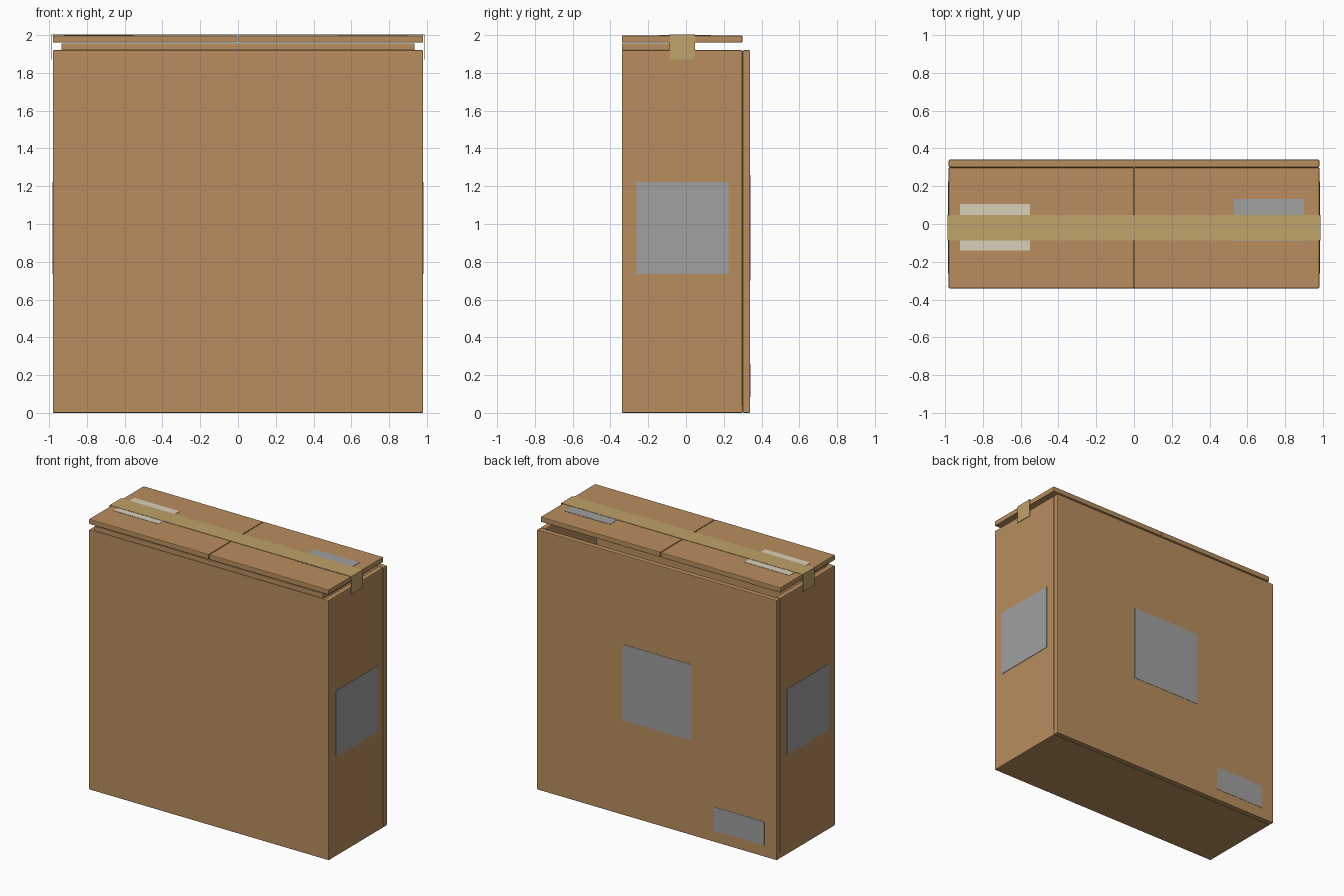
import bpy, bmesh

if "Cube" in bpy.data.objects:
    bpy.data.objects.remove(bpy.data.objects["Cube"])


def material(name, rgb):
    m = bpy.data.materials.new(name)
    m.diffuse_color = (*rgb, 1)
    m.use_nodes = True
    m.node_tree.nodes["Principled BSDF"].inputs["Base Color"].default_value = m.diffuse_color
    return m


CARD = material("cardboard", (0.48, 0.27, 0.11))
TAPE = material("packing_tape", (0.52, 0.36, 0.14))
PAPER = material("label_paper", (0.70, 0.63, 0.50))
GREY = material("label_grey", (0.35, 0.35, 0.35))


def box(name, x, y, z, mat, bevel=0.0):
    """Box given by its (min, max) range on each axis."""
    bm = bmesh.new()
    bmesh.ops.create_cube(bm, size=1)
    for v in bm.verts:
        v.co = [r[0] if c < 0 else r[1] for c, r in zip(v.co, (x, y, z))]
    me = bpy.data.meshes.new(name)
    bm.to_mesh(me)
    bm.free()
    ob = bpy.data.objects.new(name, me)
    bpy.context.collection.objects.link(ob)
    me.materials.append(mat)
    if bevel:
        mod = ob.modifiers.new("soft_edges", "BEVEL")
        mod.width = bevel
        mod.segments = 2
    return ob


W, D, H, T = 0.98, 0.34, 1.92, 0.04     # half width, half depth, wall top, board
B = 0.005                               # edge softening


def mirror_x(r, s):
    return r if s > 0 else (-r[1], -r[0])


# Hollow carton body
box("bottom_panel", (-W, W), (-D, 0.30), (0, T), CARD, B)
box("front_wall", (-W, W), (-D, -D + T), (0, H), CARD, B)
box("back_wall", (-W, W), (0.30, D), (0, H), CARD, B)

for s, side in ((1, "right"), (-1, "left")):
    # Side walls and their labels
    box(side + "_wall", mirror_x((W - T, W), s), (-D, 0.298), (0, H), CARD, B)
    box(side + "_label", mirror_x((W, W + 0.003), s), (-0.262, 0.225),
        (0.735, 1.222), GREY)
    # Outer top flaps meeting at the middle seam
    box(side + "_top_flap", mirror_x((0.002, W), s), (-D, 0.298),
        (1.96, 1.998), CARD, B)
    # Tape ends folded down over the sides
    box(side + "_tape_end", mirror_x((0.984, 0.987), s), (-0.087, 0.047),
        (1.87, 2.0), TAPE)

# Inner top flap along the front, half the depth
box("inner_top_flap", (-0.935, 0.935), (-D, 0.0), (H, 1.956), CARD, B)

# Tape strip along the top
box("tape_top", (-0.987, 0.987), (-0.087, 0.047), (1.9995, 2.002), TAPE)

# Top and back labels
box("top_paper_label", (-0.92, -0.55), (-0.14, 0.105), (1.998, 2.0), PAPER)
box("top_grey_label", (0.53, 0.90), (-0.09, 0.132), (1.998, 2.0), GREY)
box("back_large_label", (-0.285, 0.28), (D, D + 0.002), (0.70, 1.26), GREY)
box("back_small_label", (-0.878, -0.467), (D, D + 0.002), (0.083, 0.258), GREY)
